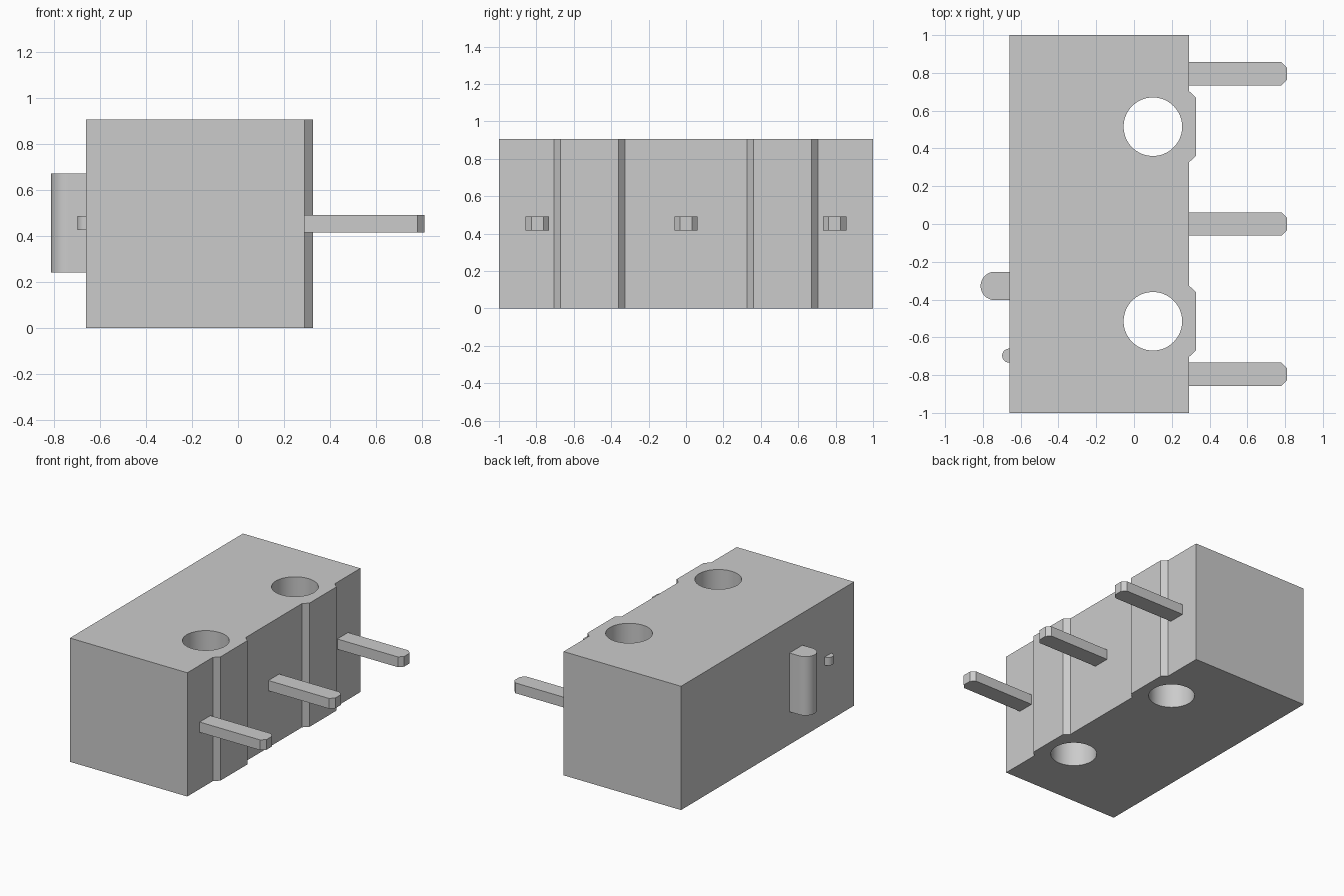
import bpy
import bmesh
import math

default = bpy.data.objects.get("Cube")
if default:
    bpy.data.objects.remove(default, do_unlink=True)

# Single grey plastic and metal colour
grey = bpy.data.materials.new("light grey")
grey.use_nodes = True
colour = (0.6, 0.6, 0.6, 1)
grey.diffuse_color = colour
grey.node_tree.nodes["Principled BSDF"].inputs["Base Color"].default_value = colour


def prism(name, outline, z0, z1):
    """Extrude a counter-clockwise plan outline from z0 to z1."""
    bm = bmesh.new()
    face = bm.faces.new([bm.verts.new((x, y, z0)) for x, y in outline])
    top = bmesh.ops.extrude_face_region(bm, geom=[face])["geom"]
    verts = [g for g in top if isinstance(g, bmesh.types.BMVert)]
    bmesh.ops.translate(bm, verts=verts, vec=(0, 0, z1 - z0))
    bmesh.ops.recalc_face_normals(bm, faces=bm.faces)
    mesh = bpy.data.meshes.new(name)
    bm.to_mesh(mesh)
    bm.free()
    mesh.materials.append(grey)
    obj = bpy.data.objects.new(name, mesh)
    bpy.context.collection.objects.link(obj)
    return obj


def arc(cx, cy, r, start, end, steps):
    """Points along a circular arc, angles in degrees."""
    angles = [math.radians(start + (end - start) * i / steps) for i in range(steps + 1)]
    return [(cx + r * math.cos(a), cy + r * math.sin(a)) for a in angles]


def select_only(obj):
    bpy.ops.object.select_all(action='DESELECT')
    obj.select_set(True)
    bpy.context.view_layer.objects.active = obj


def smooth(obj):
    select_only(obj)
    bpy.ops.object.shade_smooth_by_angle(angle=math.radians(30))


# Housing with two raised, bevelled pads on the terminal side
back, front, pad, height = -0.66, 0.29, 0.327, 0.905
outline = [(back, -1), (front, -1)]
for cy in (-0.515, 0.515):
    outline += [(front, cy - 0.19), (pad, cy - 0.155),
                (pad, cy + 0.155), (front, cy + 0.19)]
outline += [(front, 1), (back, 1)]
housing = prism("housing", outline, 0, height)

# Two mounting holes straight through the housing
for cy in (-0.515, 0.515):
    cutter = prism("hole_cutter", arc(0.1, cy, 0.155, 0, 360, 64)[:-1], -0.1, height + 0.1)
    cutter.hide_render = True
    cut = housing.modifiers.new("mounting hole", 'BOOLEAN')
    cut.operation, cut.solver, cut.object = 'DIFFERENCE', 'EXACT', cutter
    select_only(housing)
    bpy.ops.object.modifier_apply(modifier=cut.name)
    bpy.data.objects.remove(cutter, do_unlink=True)
smooth(housing)

# Three flat terminals with chamfered tips
tip, half, chamfer = 0.81, 0.062, 0.03
for label, cy in (("front", -0.795), ("middle", 0), ("rear", 0.795)):
    prism(label + "_terminal",
          [(front - 0.02, cy - half), (tip - chamfer, cy - half),
           (tip, cy - half + chamfer), (tip, cy + half - chamfer),
           (tip - chamfer, cy + half), (front - 0.02, cy + half)],
          0.415, 0.49)

# Round-nosed plunger and small locating nub on the opposite side
for name, cy, r, nose, z0, z1 in (("plunger", -0.328, 0.075, -0.812, 0.24, 0.67),
                                  ("locating_nub", -0.697, 0.037, -0.698, 0.425, 0.485)):
    root = back + 0.02
    shape = [(root, cy + r)] + arc(nose + r, cy, r, 90, 270, 24) + [(root, cy - r)]
    if nose + r > root:
        shape = shape[1:-1]
    smooth(prism(name, shape, z0, z1))
